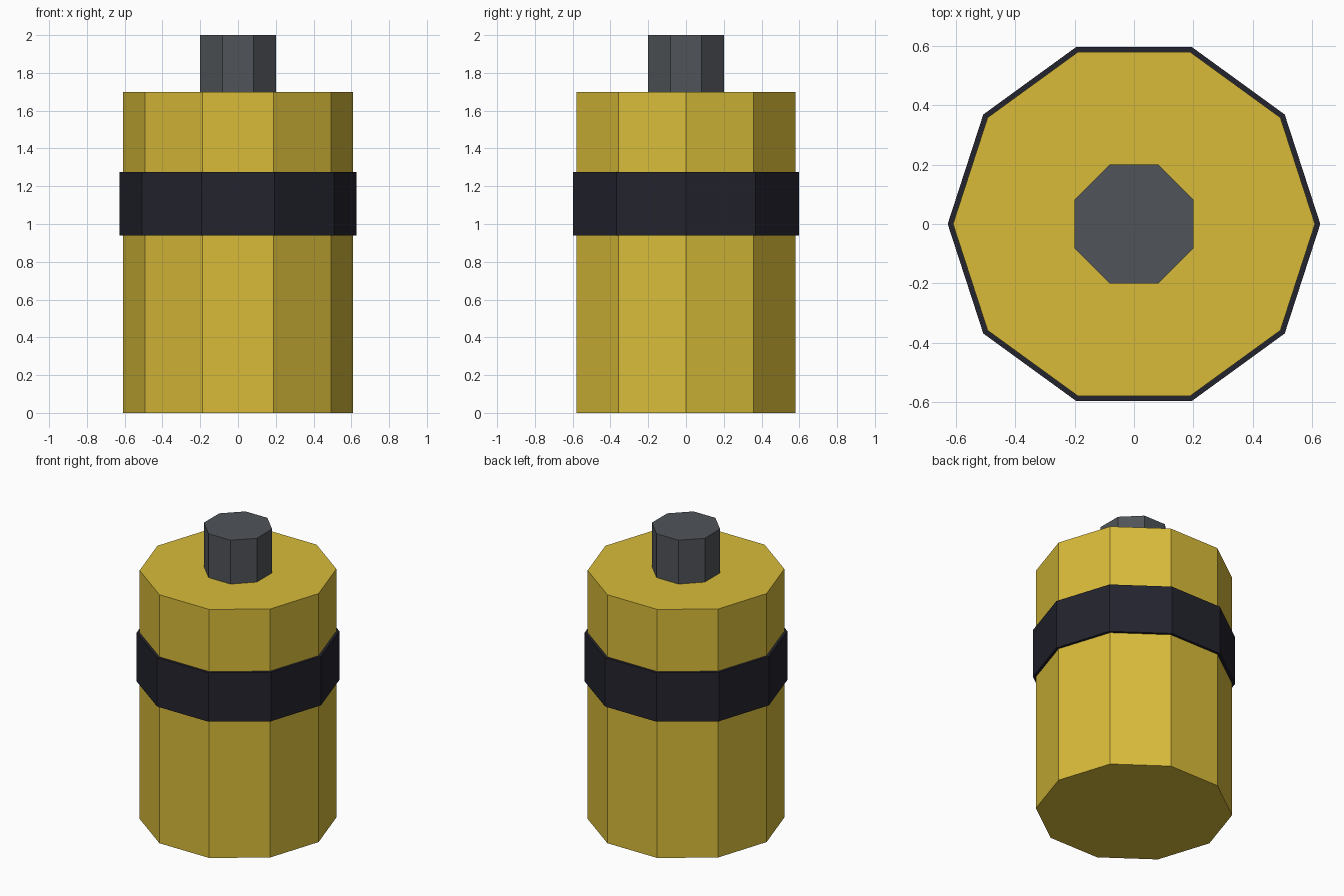
import bpy
import math

cube = bpy.data.objects.get("Cube")
if cube:
    bpy.data.objects.remove(cube, do_unlink=True)


def material(name, rgb):
    mat = bpy.data.materials.new(name)
    mat.use_nodes = True
    mat.diffuse_color = (*rgb, 1)
    mat.node_tree.nodes["Principled BSDF"].inputs["Base Color"].default_value = (*rgb, 1)
    return mat


def prism(name, sides, radius, bottom, top, turn, mat):
    """Flat-sided upright cylinder; turn is the angle of its first corner from +x."""
    bpy.ops.mesh.primitive_cylinder_add(
        vertices=sides, radius=radius, depth=top - bottom,
        location=(0, 0, (bottom + top) / 2),
        rotation=(0, 0, turn - math.pi / 2))
    obj = bpy.context.object
    obj.name = name
    obj.data.materials.append(mat)
    return obj


yellow = material("mustard yellow", (0.69, 0.50, 0.042))
navy = material("dark navy", (0.017, 0.017, 0.027))
grey = material("slate grey", (0.08, 0.088, 0.098))

# Ten-sided body, with a slightly wider band wrapped around it
prism("body", 10, 0.61, 0, 1.7, 0, yellow)
prism("band", 10, 0.628, 0.94, 1.275, 0, navy)

# Octagonal stub on top, flat sides facing the axes
prism("top_stub", 8, 0.2 / math.cos(math.pi / 8), 1.7, 2.0, math.pi / 8, grey)
